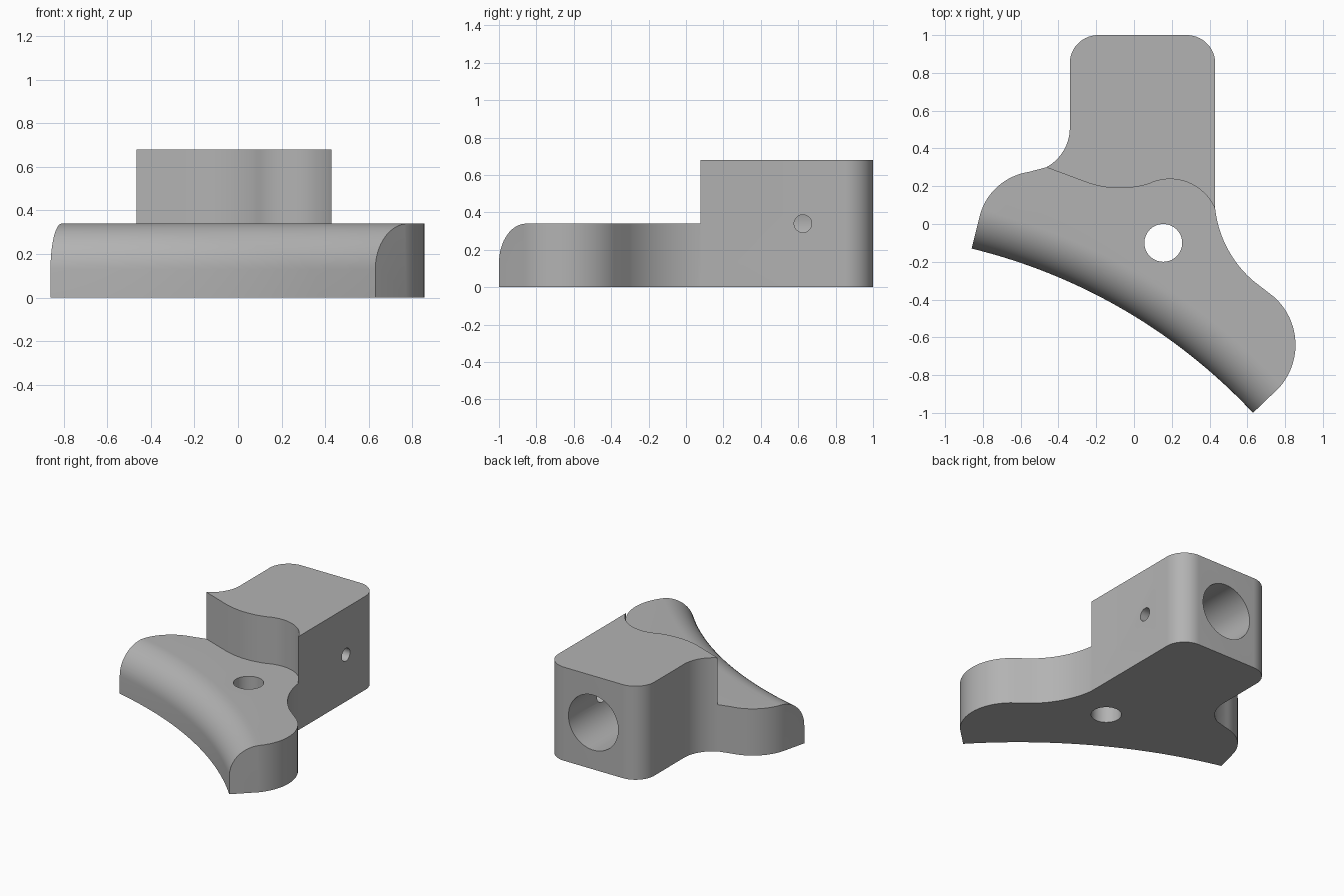
import bpy, bmesh, math
from mathutils import Vector, Matrix

if "Cube" in bpy.data.objects:
    bpy.data.objects.remove(bpy.data.objects["Cube"])

SLAB, TOP, FILLET = 0.34, 0.68, 0.21


def circle(a, m, b):
    """Centre and radius of the circle through three points."""
    a, m, b = Vector(a), Vector(m), Vector(b)
    u, v = m - a, b - a
    d = 2 * (u.x * v.y - u.y * v.x)
    c = a + Vector((v.y * u.dot(u) - u.y * v.dot(v),
                    u.x * v.dot(v) - v.x * u.dot(u))) / d
    return c, (a - c).length


def arc(a, m, b, n=20):
    """Points from a to b on the arc through m."""
    c, r = circle(a, m, b)
    t0, tm, t1 = (math.atan2(p[1] - c.y, p[0] - c.x) for p in (a, m, b))
    sweep = (t1 - t0) % math.tau
    if (tm - t0) % math.tau > sweep:
        sweep -= math.tau
    return [(c.x + r * math.cos(t0 + sweep * i / n),
             c.y + r * math.sin(t0 + sweep * i / n)) for i in range(n + 1)]


def finish(bm, name):
    bmesh.ops.recalc_face_normals(bm, faces=bm.faces[:])
    mesh = bpy.data.meshes.new(name)
    bm.to_mesh(mesh)
    bm.free()
    obj = bpy.data.objects.new(name, mesh)
    bpy.context.collection.objects.link(obj)
    return obj


def loft(name, rings):
    """Closed solid through a row of matching rings."""
    bm = bmesh.new()
    rows = [[bm.verts.new(p) for p in ring] for ring in rings]
    for lo, hi in zip(rows, rows[1:]):
        for i in range(len(lo)):
            bm.faces.new((lo[i - 1], lo[i], hi[i], hi[i - 1]))
    bm.faces.new(rows[0][::-1])
    bm.faces.new(rows[-1])
    return finish(bm, name)


def prism(name, outline, z0, z1):
    return loft(name, [[(x, y, z) for x, y in outline] for z in (z0, z1)])


def cylinder(name, radius, start, end):
    start, end = Vector(start), Vector(end)
    axis = end - start
    turn = axis.to_track_quat('Z', 'Y').to_matrix().to_4x4()
    bm = bmesh.new()
    bmesh.ops.create_cone(bm, cap_ends=True, segments=64, radius1=radius,
                          radius2=radius, depth=axis.length,
                          matrix=Matrix.Translation((start + end) / 2) @ turn)
    return finish(bm, name)


def cut(body, cutter):
    cutter.hide_render = True
    mod = body.modifiers.new("cut", 'BOOLEAN')
    mod.operation, mod.solver, mod.object = 'DIFFERENCE', 'EXACT', cutter
    bpy.context.view_layer.objects.active = body
    bpy.ops.object.modifier_apply(modifier=mod.name)
    bpy.data.objects.remove(cutter)


# Full-height plan shape, front left long for the curved trim
outline = [(-0.885, -0.23), (0.53, -1.096)]
outline += arc((0.77, -0.865), (0.855, -0.63), (0.74, -0.385))
outline += arc((0.63, -0.3), (0.495, -0.13), (0.43, 0.077))
outline += arc((0.43, 0.85), (0.386, 0.956), (0.28, 1))
outline += arc((-0.19, 1), (-0.296, 0.956), (-0.34, 0.85))
outline += arc((-0.34, 0.5), (-0.378, 0.38), (-0.465, 0.3))
outline += arc((-0.56, 0.275), (-0.72, 0.2), (-0.815, 0.05))
body = prism("bracket_body", outline, 0, TOP)

# Step down to the slab, behind a wavy wall
step = [(-1.2, 0.5), (-0.465, 0.3)]
step += arc((-0.25, 0.22), (-0.05, 0.19), (0.08, 0.213))
step += arc((0.08, 0.213), (0.28, 0.222), (0.43, 0.077))[1:]
step += [(1.2, 0.07), (1.2, -1.5), (-1.2, -1.5)]
cut(body, prism("step_cutter", step, SLAB, 1))

# Concave front with a rounded upper edge, swept about one centre
centre, radius = circle((-0.86, -0.13), (-0.05, -0.457), (0.63, -1))
profile = [(radius - 0.5, 0.8), (radius - 0.5, -0.1), (radius, -0.1)]
for i in range(17):
    t = math.pi / 2 * i / 16
    profile.append((radius + FILLET * (1 - math.cos(t)),
                    SLAB - FILLET + FILLET * math.sin(t)))
profile.append((radius + FILLET, 0.8))
rings = []
for i in range(81):
    t = math.radians(35 + 50 * i / 80)
    rings.append([(centre.x + r * math.cos(t), centre.y + r * math.sin(t), z)
                  for r, z in profile])
cut(body, loft("front_cutter", rings))

# Bolt hole, rear socket and side set-screw hole
cut(body, cylinder("bolt_hole_cutter", 0.1, (0.155, -0.1, -0.2), (0.155, -0.1, 0.6)))
cut(body, cylinder("socket_cutter", 0.2, (0.045, 0.4, SLAB), (0.045, 1.2, SLAB)))
cut(body, cylinder("screw_hole_cutter", 0.047, (0.1, 0.625, SLAB), (0.6, 0.625, SLAB)))

# Colour and shading
grey = bpy.data.materials.new("plain_grey")
grey.use_nodes = True
grey.diffuse_color = (0.45, 0.45, 0.45, 1)
grey.node_tree.nodes["Principled BSDF"].inputs["Base Color"].default_value = grey.diffuse_color
body.data.materials.clear()
body.data.materials.append(grey)
bpy.ops.object.select_all(action='DESELECT')
body.select_set(True)
bpy.context.view_layer.objects.active = body
bpy.ops.object.shade_smooth_by_angle(angle=math.radians(30))
